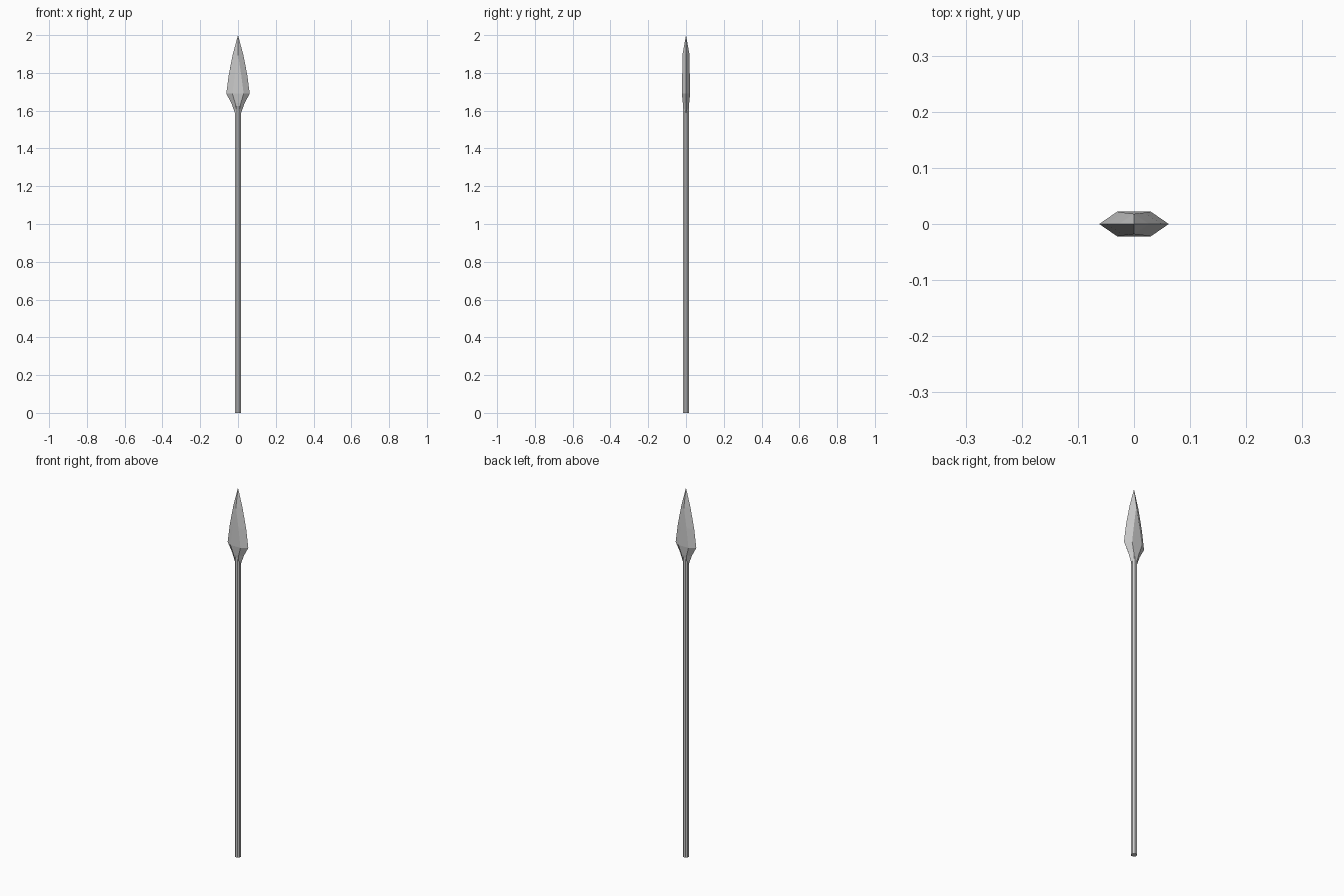
import bpy, bmesh

if "Cube" in bpy.data.objects:
    bpy.data.objects.remove(bpy.data.objects["Cube"])


def add_object(name, bm):
    bmesh.ops.remove_doubles(bm, verts=bm.verts, dist=1e-5)
    bmesh.ops.recalc_face_normals(bm, faces=bm.faces)
    mesh = bpy.data.meshes.new(name)
    bm.to_mesh(mesh)
    bm.free()
    ob = bpy.data.objects.new(name, mesh)
    bpy.context.collection.objects.link(ob)
    return ob


# Straight octagonal shaft
bpy.ops.mesh.primitive_cylinder_add(vertices=8, radius=0.016, depth=1.65,
                                    location=(0, 0, 0.825),
                                    rotation=(0, 0, 0.3927))
bpy.context.object.name = "shaft"

# Spearhead: flattened hexagonal sections (z, edge half width,
# flat half width, half thickness), lofted up to the tip
sections = [
    (1.59, 0.017, 0.007, 0.008),
    (1.64, 0.035, 0.015, 0.017),
    (1.69, 0.062, 0.030, 0.022),
    (1.79, 0.049, 0.017, 0.020),
    (1.90, 0.027, 0.000, 0.018),
]
bm = bmesh.new()
rings = []
for z, w, f, t in sections:
    outline = [(w, 0), (f, t), (-f, t), (-w, 0), (-f, -t), (f, -t)]
    rings.append([bm.verts.new((x, y, z)) for x, y in outline])
for low, high in zip(rings, rings[1:]):
    for i in range(6):
        j = (i + 1) % 6
        bm.faces.new((low[i], low[j], high[j], high[i]))
tip = bm.verts.new((0, 0, 2.0))
for i in (0, 2, 3, 5):
    bm.faces.new((rings[-1][i], rings[-1][(i + 1) % 6], tip))
bm.faces.new(rings[0][::-1])
add_object("spearhead", bm)
